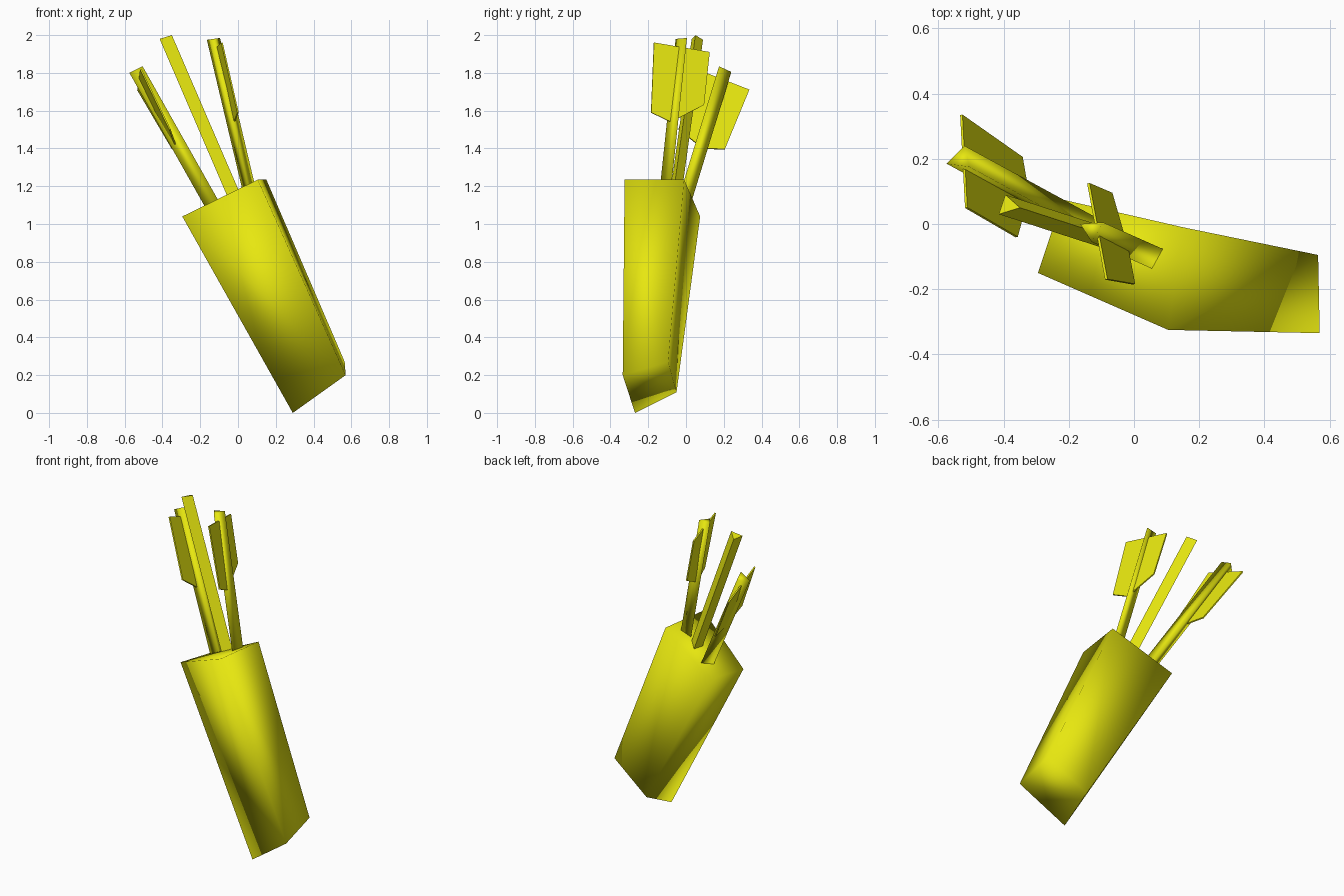
import bpy, bmesh
from mathutils import Vector

if "Cube" in bpy.data.objects:
    bpy.data.objects.remove(bpy.data.objects["Cube"])

yellow = bpy.data.materials.new("bright_yellow")
yellow.diffuse_color = (0.8, 0.8, 0.005, 1)
yellow.use_nodes = True
yellow.node_tree.nodes["Principled BSDF"].inputs["Base Color"].default_value = yellow.diffuse_color


def loft(name, top, bottom, smooth):
    """Closed solid between two matching outlines."""
    bm = bmesh.new()
    t = [bm.verts.new(p) for p in top]
    b = [bm.verts.new(p) for p in bottom]
    n = len(t)
    bm.faces.new(t)
    bm.faces.new(b[::-1])
    for i in range(n):
        j = (i + 1) % n
        bm.faces.new((t[i], b[i], b[j], t[j]))
    bmesh.ops.recalc_face_normals(bm, faces=bm.faces)
    for f in bm.faces:
        f.smooth = smooth
    mesh = bpy.data.meshes.new(name)
    bm.to_mesh(mesh)
    bm.free()
    mesh.materials.append(yellow)
    obj = bpy.data.objects.new(name, mesh)
    bpy.context.collection.objects.link(obj)
    return obj


def shaft(name, tip, offset, smooth):
    """Three-sided arrow shaft, running a little way into the quiver."""
    tip = [Vector(p) for p in tip]
    run = Vector(offset) * 1.15
    loft(name, tip, [p + run for p in tip], smooth)


def fletching(name, outline, thickness=0.008):
    """Thin flat vane that crosses the shaft."""
    pts = [Vector(p) for p in outline]
    normal = (pts[1] - pts[0]).cross(pts[2] - pts[0]).normalized()
    half = normal * thickness / 2
    loft(name, [p + half for p in pts], [p - half for p in pts], False)


# Quiver: tilted four-sided tapering box with soft shading
loft("quiver",
     [(-0.295, -0.15, 1.04), (0.105, -0.325, 1.235),
      (0.15, -0.01, 1.235), (-0.22, 0.075, 1.04)],
     [(0.29, -0.27, 0.0), (0.57, -0.335, 0.20),
      (0.565, -0.095, 0.27), (0.31, -0.05, 0.11)], True)

# Arrow shafts
shaft("left_arrow_shaft",
      [(-0.575, 0.185, 1.80), (-0.52, 0.24, 1.805), (-0.505, 0.175, 1.835)],
      (0.395, -0.215, -0.70), True)
shaft("middle_arrow_shaft",
      [(-0.415, 0.03, 1.98), (-0.395, 0.09, 1.975), (-0.35, 0.05, 2.0)],
      (0.355, -0.115, -0.825), False)
shaft("right_arrow_shaft",
      [(-0.165, 0.0, 1.975), (-0.095, 0.005, 1.985), (-0.13, -0.055, 1.98)],
      (0.18, -0.08, -0.76), True)

# Arrow vanes
fletching("left_arrow_fletching",
          [(-0.515, 0.05, 1.82), (-0.53, 0.335, 1.71), (-0.345, 0.205, 1.395),
           (-0.325, 0.09, 1.40), (-0.36, -0.04, 1.50)])
fletching("right_arrow_fletching",
          [(-0.085, -0.17, 1.96), (-0.14, 0.125, 1.91), (-0.07, 0.095, 1.63),
           (-0.02, -0.08, 1.54), (0.0, -0.185, 1.59)])
